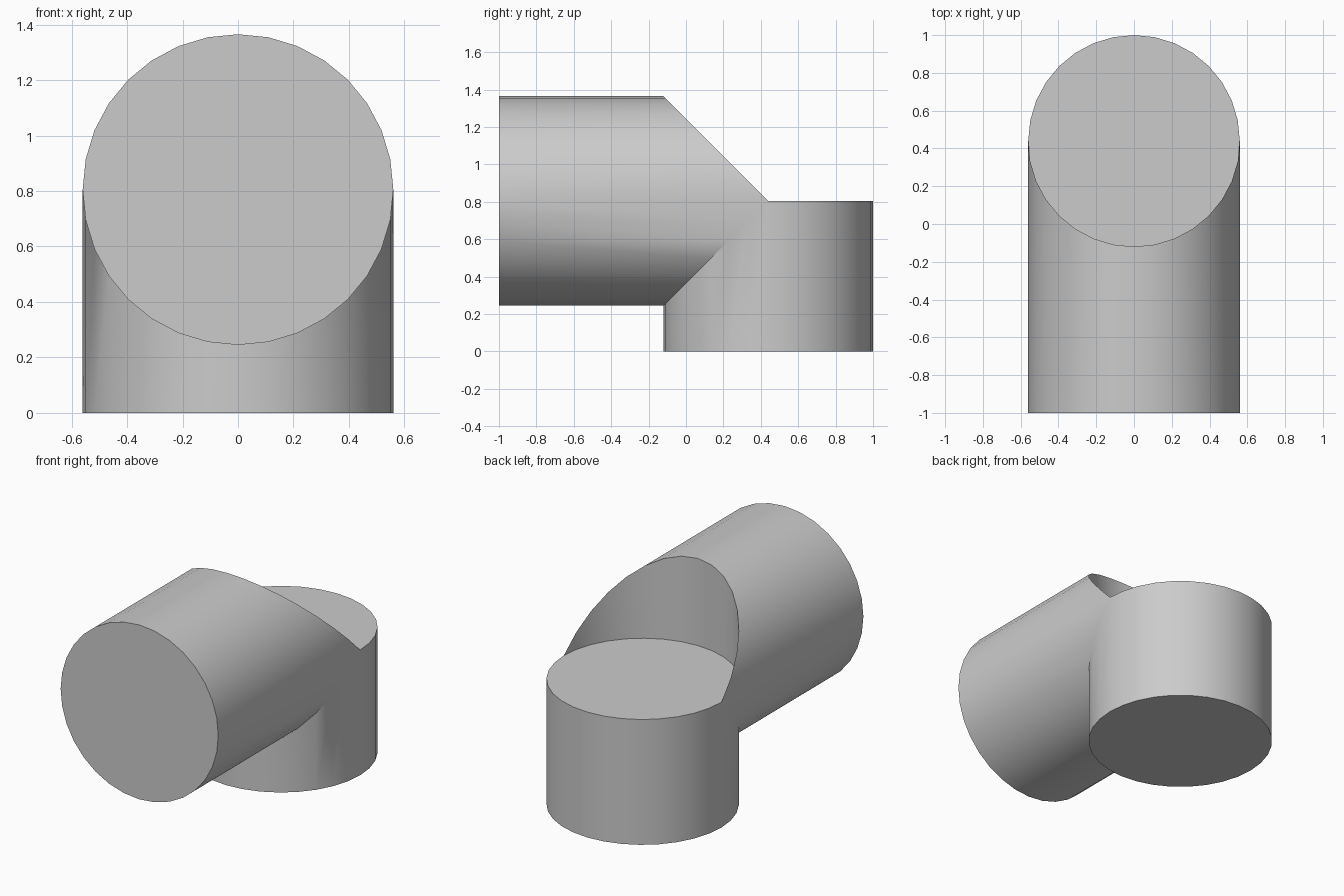
import bpy
import bmesh
from math import sin, cos, pi, radians

cube = bpy.data.objects.get("Cube")
if cube:
    bpy.data.objects.remove(cube, do_unlink=True)

R = 0.56        # radius of both pipes
AXIS_Z = 0.805  # height of the horizontal axis and of the upright's top
AXIS_Y = 0.44   # position of the upright axis
FRONT = -1.0
HALF = 16       # segments per half circle

grey = bpy.data.materials.new("light_grey")
grey.use_nodes = True
colour = (0.6, 0.6, 0.6, 1)
grey.diffuse_color = colour
grey.node_tree.nodes["Principled BSDF"].inputs["Base Color"].default_value = colour

bm = bmesh.new()


def arc(point):
    """Vertices along a half circle, from +x to -x."""
    angles = [pi * i / HALF for i in range(HALF + 1)]
    return [bm.verts.new(point(R * cos(a), R * sin(a))) for a in angles]


def strip(a, b):
    for i in range(HALF):
        bm.faces.new((a[i], a[i + 1], b[i + 1], b[i]))


def disc(a, b):
    bm.faces.new(a + b[-2:0:-1])


# Horizontal pipe, ending on the mitred intersection curve
front_up = arc(lambda x, s: (x, FRONT, AXIS_Z + s))
front_low = arc(lambda x, s: (x, FRONT, AXIS_Z - s))
end_up = arc(lambda x, s: (x, AXIS_Y - s, AXIS_Z + s))
end_low = arc(lambda x, s: (x, AXIS_Y - s, AXIS_Z - s))
strip(front_up, end_up)
strip(front_low, end_low)
disc(front_up, front_low)

# Upright pipe with its flat top, and the hollow wall above it
rim_front = arc(lambda x, s: (x, AXIS_Y - s, AXIS_Z))
rim_back = arc(lambda x, s: (x, AXIS_Y + s, AXIS_Z))
base_front = arc(lambda x, s: (x, AXIS_Y - s, 0))
base_back = arc(lambda x, s: (x, AXIS_Y + s, 0))
strip(end_up, rim_front)
strip(end_low, base_front)
strip(rim_back, base_back)
disc(rim_front, rim_back)
disc(base_front, base_back)

# Join the seams and close up
bmesh.ops.remove_doubles(bm, verts=bm.verts[:], dist=0.0001)
bmesh.ops.dissolve_degenerate(bm, edges=bm.edges[:], dist=0.0001)
bmesh.ops.recalc_face_normals(bm, faces=bm.faces[:])

mesh = bpy.data.meshes.new("pipe_elbow")
bm.to_mesh(mesh)
bm.free()
mesh.materials.append(grey)
elbow = bpy.data.objects.new("pipe_elbow", mesh)
bpy.context.collection.objects.link(elbow)

bpy.ops.object.select_all(action="DESELECT")
elbow.select_set(True)
bpy.context.view_layer.objects.active = elbow
bpy.ops.object.shade_smooth_by_angle(angle=radians(30))
